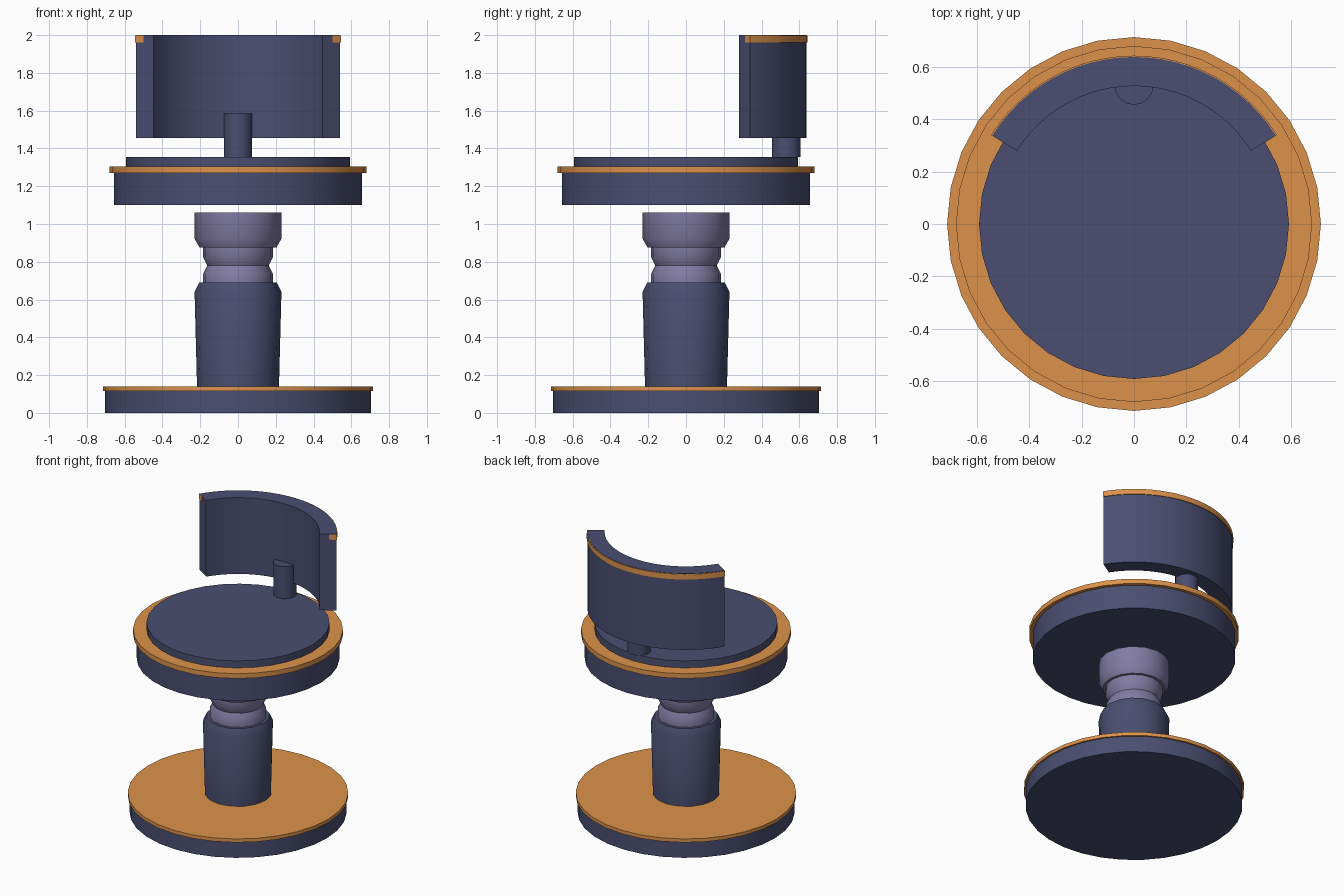
import bpy
import bmesh
from math import sin, cos, pi, radians

cube = bpy.data.objects.get("Cube")
if cube:
    bpy.data.objects.remove(cube, do_unlink=True)


def make_material(name, rgb):
    mat = bpy.data.materials.new(name)
    mat.use_nodes = True
    mat.diffuse_color = (*rgb, 1)
    mat.node_tree.nodes["Principled BSDF"].inputs["Base Color"].default_value = (*rgb, 1)
    return mat


navy = make_material("navy", (0.068, 0.077, 0.165))
orange = make_material("orange", (0.72, 0.29, 0.07))
lavender = make_material("lavender", (0.22, 0.20, 0.37))


def finish(name, bm, mat):
    bmesh.ops.recalc_face_normals(bm, faces=bm.faces)
    mesh = bpy.data.meshes.new(name)
    bm.to_mesh(mesh)
    bm.free()
    mesh.materials.append(mat)
    obj = bpy.data.objects.new(name, mesh)
    bpy.context.collection.objects.link(obj)
    bpy.ops.object.select_all(action='DESELECT')
    obj.select_set(True)
    bpy.context.view_layer.objects.active = obj
    bpy.ops.object.shade_smooth_by_angle(angle=radians(32))
    return obj


def lathe(name, profile, mat, sides=32, y=0):
    """Closed solid of revolution from (radius, height) points."""
    bm = bmesh.new()
    rings = []
    for r, z in profile:
        angles = [2 * pi * i / sides for i in range(sides)]
        rings.append([bm.verts.new((r * cos(a), y + r * sin(a), z)) for a in angles])
    for low, high in zip(rings, rings[1:]):
        for i in range(sides):
            j = (i + 1) % sides
            bm.faces.new((low[i], low[j], high[j], high[i]))
    bm.faces.new(rings[0])
    bm.faces.new(rings[-1])
    return finish(name, bm, mat)


def disc(name, r, z0, z1, mat, **kw):
    return lathe(name, [(r, z0), (r, z1)], mat, **kw)


def arc_wall(name, inner, outer, z0, z1, start, mat, steps=24):
    """Curved wall at the back, symmetric about x = 0."""
    bm = bmesh.new()
    corners = [(inner, z0), (outer, z0), (outer, z1), (inner, z1)]
    loops = []
    for i in range(steps + 1):
        a = radians(start + (180 - 2 * start) * i / steps)
        loops.append([bm.verts.new((r * cos(a), r * sin(a), z)) for r, z in corners])
    for p, q in zip(loops, loops[1:]):
        for k in range(4):
            m = (k + 1) % 4
            bm.faces.new((p[k], p[m], q[m], q[k]))
    bm.faces.new(loops[0])
    bm.faces.new(loops[-1])
    return finish(name, bm, mat)


# Base plate with trim
disc("base", 0.703, 0, 0.115, navy)
disc("base_trim", 0.714, 0.115, 0.14, orange)

# Pedestal column and piston
lathe("column", [(0.217, 0.14), (0.23, 0.64), (0.206, 0.69)], navy, sides=16)
lathe("piston", [(0.185, 0.69), (0.185, 0.735), (0.163, 0.78),
                 (0.185, 0.825), (0.185, 0.875)], lavender, sides=16)
lathe("piston_head", [(0.203, 0.875), (0.229, 0.92), (0.229, 1.06)], lavender, sides=16)

# Seat
disc("seat", 0.657, 1.10, 1.27, navy)
disc("seat_trim", 0.68, 1.27, 1.305, orange)
disc("cushion", 0.592, 1.305, 1.355, navy)

# Backrest on its post
disc("backrest_post", 0.075, 1.355, 1.585, navy, sides=16, y=0.53)
arc_wall("backrest", 0.527, 0.638, 1.455, 2.0, 32, navy)
arc_wall("backrest_trim", 0.59, 0.643, 1.96, 1.998, 31.9, orange)
